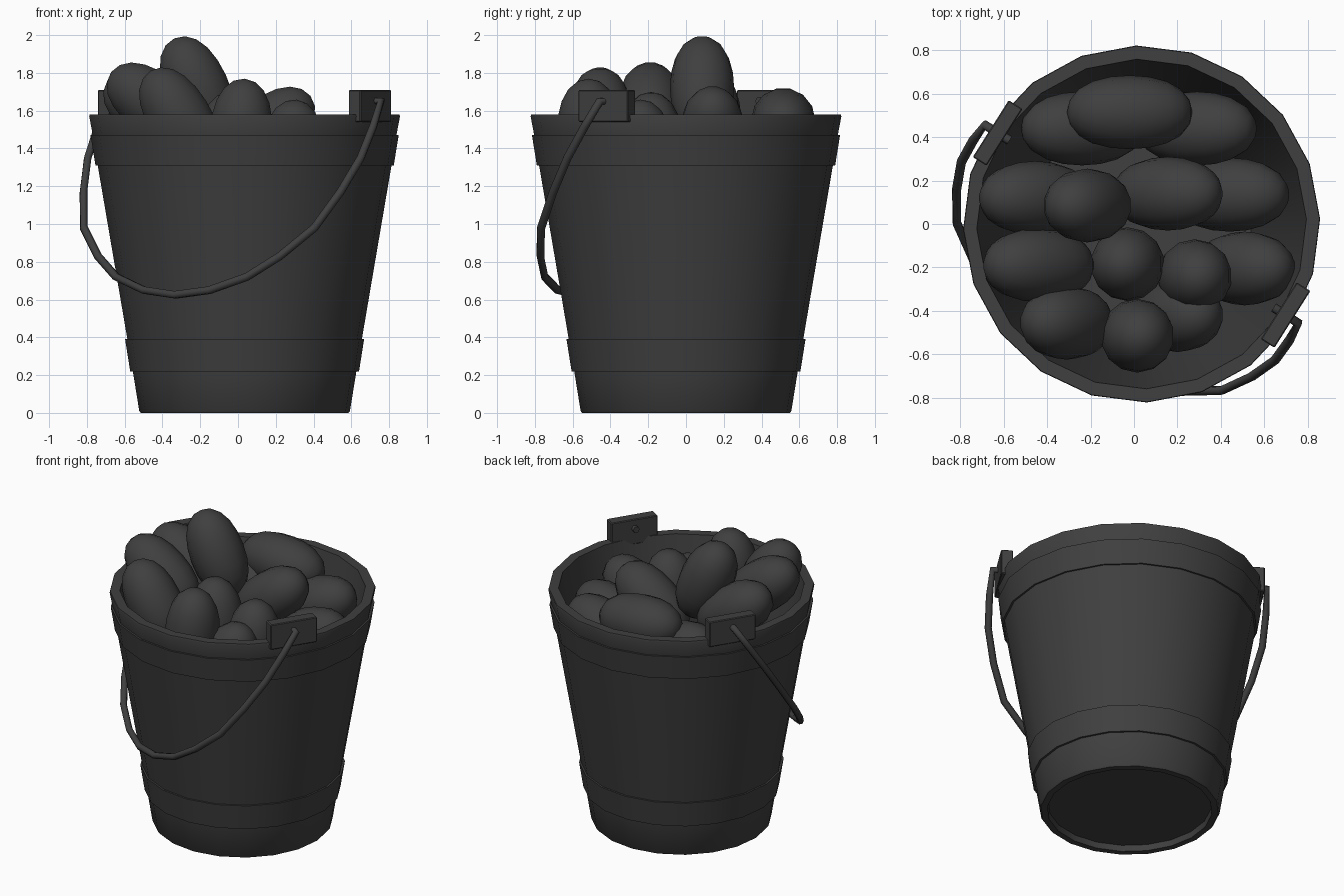
import bpy, bmesh, math
from mathutils import Vector, Matrix

if "Cube" in bpy.data.objects:
    bpy.data.objects.remove(bpy.data.objects["Cube"])

CX = 0.035                                   # bucket axis
EAR = math.radians(-32.3)                    # direction of the handle hinge line
AXIS = Vector((math.cos(EAR), math.sin(EAR), 0))
SIDE = Vector((math.sin(EAR), -math.cos(EAR), 0))   # way the handle hangs

mat = bpy.data.materials.new("dark_grey")
mat.diffuse_color = (0.05, 0.05, 0.05, 1)
mat.use_nodes = True
mat.node_tree.nodes["Principled BSDF"].inputs["Base Color"].default_value = mat.diffuse_color


def add(name, bm, angle=None):
    bmesh.ops.recalc_face_normals(bm, faces=bm.faces)
    me = bpy.data.meshes.new(name)
    bm.to_mesh(me)
    bm.free()
    ob = bpy.data.objects.new(name, me)
    bpy.context.collection.objects.link(ob)
    me.materials.append(mat)
    if angle:
        bpy.ops.object.select_all(action='DESELECT')
        ob.select_set(True)
        bpy.context.view_layer.objects.active = ob
        bpy.ops.object.shade_smooth_by_angle(angle=math.radians(angle))
    return ob


def lathe(name, profile, sides, turn):
    bm = bmesh.new()
    rings = []
    for r, z in profile:
        rings.append([bm.verts.new((CX + r * math.cos(turn + math.tau * i / sides),
                                    r * math.sin(turn + math.tau * i / sides), z))
                      for i in range(sides)])
    for a, b in zip(rings, rings[1:]):
        for i in range(sides):
            j = (i + 1) % sides
            bm.faces.new((a[i], a[j], b[j], b[i]))
    bm.faces.new(rings[0])
    bm.faces.new(rings[-1])
    return add(name, bm, 30)


# bucket: recessed base, tapered wall with two raised hoops, hollow inside
lathe("bucket", [(0.505, 0.04), (0.51, 0.0), (0.55, 0.0), (0.558, 0.01),
                 (0.592, 0.22), (0.606, 0.22), (0.633, 0.39), (0.621, 0.39),
                 (0.778, 1.31), (0.79, 1.31), (0.816, 1.47), (0.804, 1.47),
                 (0.823, 1.57), (0.82, 1.58), (0.76, 1.58), (0.51, 0.1)],
      20, math.radians(1.7))

# ears: two upright blocks on the rim
for side, label in ((1, "right"), (-1, "left")):
    bm = bmesh.new()
    bmesh.ops.create_cube(bm, size=1)
    c = Vector((CX, 0, 1.625)) + AXIS * side * 0.785
    bmesh.ops.transform(bm, verts=bm.verts, matrix=Matrix.Translation(c)
                        @ Matrix.Rotation(EAR, 4, 'Z') @ Matrix.Diagonal((0.075, 0.31, 0.17, 1)))
    bmesh.ops.bevel(bm, geom=bm.edges[:], offset=0.005, segments=1, affect='EDGES')
    add(label + "_ear", bm)

# handle: bail hanging down from the ears, (along axis, fraction of drop)
half = [(0.72, 0), (0.855, 0), (0.862, 0.13), (0.855, 0.293), (0.805, 0.468), (0.722, 0.654),
        (0.57, 0.8), (0.41, 0.907), (0.205, 0.976)]
path = half + [(0, 1)] + [(-a, f) for a, f in reversed(half)]
cu = bpy.data.curves.new("handle", 'CURVE')
cu.dimensions = '3D'
cu.bevel_depth = 0.022
cu.bevel_resolution = 1
cu.use_fill_caps = True
sp = cu.splines.new('POLY')
sp.points.add(len(path) - 1)
for p, (a, f) in zip(sp.points, path):
    co = Vector((CX, 0, 1.65)) + AXIS * a + SIDE * 0.69 * f - Vector((0, 0, 1.025 * f))
    p.co = (*co, 1)
cu.materials.append(mat)
bpy.context.collection.objects.link(bpy.data.objects.new("handle", cu))

# potatoes: (x, y, z, tilt from level, +1 raised to the right / -1 to the left)
potatoes = [(-0.02, 0.515, 1.55, 5, -1), (-0.24, 0.44, 1.40, 20, -1), (0.29, 0.44, 1.38, 25, 1),
            (-0.455, 0.12, 1.59, 35, -1), (-0.215, 0.085, 1.72, 65, -1), (0.155, 0.14, 1.50, 38, 1),
            (-0.44, -0.19, 1.63, 37, -1), (0.44, 0.135, 1.32, 25, 1), (-0.03, -0.185, 1.41, 85, -1),
            (-0.31, -0.455, 1.565, 58, -1), (0.28, -0.24, 1.37, 84, 1), (0.015, -0.515, 1.48, 86, 1),
            (0.2, -0.42, 1.30, 60, 1), (0.51, -0.205, 1.30, 50, 1)]
for k, (x, y, z, tilt, way) in enumerate(potatoes):
    bm = bmesh.new()
    bmesh.ops.create_uvsphere(bm, u_segments=14, v_segments=10, radius=1)
    m = (Matrix.Translation((x, y, z)) @ Matrix.Rotation(way * math.radians(90 - tilt), 4, 'Y')
         @ Matrix.Diagonal((0.17, 0.17, 0.29, 1)))
    for v in bm.verts:                       # blunt ends
        v.co.x *= 1 + 0.12 * v.co.z ** 2
        v.co.y *= 1 + 0.12 * v.co.z ** 2
    bmesh.ops.transform(bm, verts=bm.verts, matrix=m)
    add(f"potato_{k + 1}", bm, 60)
